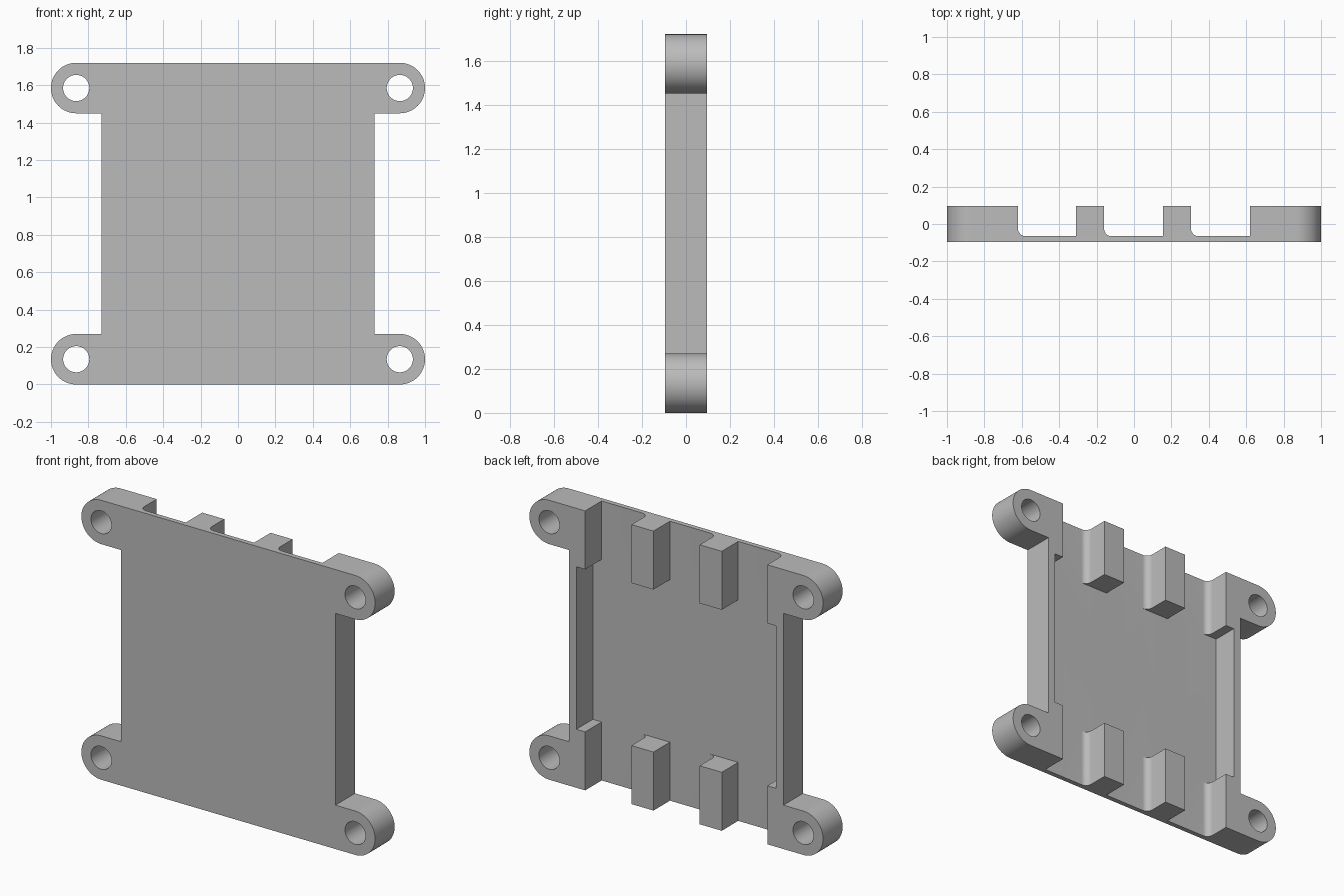
import bpy, bmesh
from math import sin, cos, radians
from mathutils import Vector

if "Cube" in bpy.data.objects:
    bpy.data.objects.remove(bpy.data.objects["Cube"])

HEIGHT, FRONT, BACK, FLOOR = 1.72, -0.095, 0.095, -0.065
EAR_X, EAR_R, HOLE_R = 0.865, 0.135, 0.07
SIDE_X, BLOCK_H, RAIL_X = 0.73, 0.36, 0.68
FILLET = 0.04


def arc(cx, cy, r, start, end, steps):
    angles = [radians(start + (end - start) * i / steps) for i in range(steps + 1)]
    return [(cx + r * cos(a), cy + r * sin(a)) for a in angles]


def prism(name, points, direction):
    """Extrude a closed outline of 3D points along a direction."""
    bm = bmesh.new()
    face = bm.faces.new([bm.verts.new(p) for p in points])
    moved = bmesh.ops.extrude_face_region(bm, geom=[face])["geom"]
    bmesh.ops.translate(bm, vec=Vector(direction),
                        verts=[g for g in moved if isinstance(g, bmesh.types.BMVert)])
    bmesh.ops.recalc_face_normals(bm, faces=bm.faces)
    mesh = bpy.data.meshes.new(name)
    bm.to_mesh(mesh)
    bm.free()
    obj = bpy.data.objects.new(name, mesh)
    bpy.context.collection.objects.link(obj)
    return obj


def cut(target, cutter):
    cutter.hide_render = True
    mod = target.modifiers.new("cut", 'BOOLEAN')
    mod.operation, mod.solver, mod.object = 'DIFFERENCE', 'EXACT', cutter
    bpy.context.view_layer.objects.active = target
    bpy.ops.object.modifier_apply(modifier=mod.name)
    bpy.data.objects.remove(cutter)


# Plate outline with four rounded mounting ears
low, high = EAR_R, HEIGHT - EAR_R
outline = arc(EAR_X, low, EAR_R, -90, 90, 32)
outline += [(SIDE_X, 2 * EAR_R), (SIDE_X, HEIGHT - 2 * EAR_R)]
outline += arc(EAR_X, high, EAR_R, -90, 90, 32)
outline += arc(-EAR_X, high, EAR_R, 90, 270, 32)
outline += [(-SIDE_X, HEIGHT - 2 * EAR_R), (-SIDE_X, 2 * EAR_R)]
outline += arc(-EAR_X, low, EAR_R, 90, 270, 32)
plate = prism("mounting_plate", [(x, FRONT, z) for x, z in outline], (0, BACK - FRONT, 0))

# Screw holes through the ears
for x in (-EAR_X, EAR_X):
    for z in (low, high):
        ring = arc(x, z, HOLE_R, 0, 360, 48)[:-1]
        cut(plate, prism("hole_cutter", [(px, -0.2, pz) for px, pz in ring], (0, 0.4, 0)))

# Wide pocket between the side rails
corners = [(-RAIL_X, BLOCK_H), (RAIL_X, BLOCK_H),
           (RAIL_X, HEIGHT - BLOCK_H), (-RAIL_X, HEIGHT - BLOCK_H)]
cut(plate, prism("pocket_cutter", [(x, FLOOR, z) for x, z in corners], (0, 0.3, 0)))

# Three vertical channels, each with one rounded floor corner, leaving the posts
for x0, x1 in ((-0.62, -0.31), (-0.16, 0.155), (0.305, 0.62)):
    section = arc(x0 + FILLET, FLOOR + FILLET, FILLET, 180, 270, 10)
    section += [(x1, FLOOR), (x1, 0.2), (x0, 0.2)]
    cut(plate, prism("channel_cutter", [(x, y, -0.1) for x, y in section],
                     (0, 0, HEIGHT + 0.2)))

# Plain grey finish
grey = bpy.data.materials.new("grey")
grey.use_nodes = True
colour = (0.5, 0.5, 0.5, 1)
grey.diffuse_color = colour
grey.node_tree.nodes["Principled BSDF"].inputs["Base Color"].default_value = colour
plate.data.materials.clear()
plate.data.materials.append(grey)
for face in plate.data.polygons:
    face.material_index = 0

bpy.ops.object.select_all(action='DESELECT')
plate.select_set(True)
bpy.context.view_layer.objects.active = plate
bpy.ops.object.shade_smooth_by_angle(angle=radians(30))
